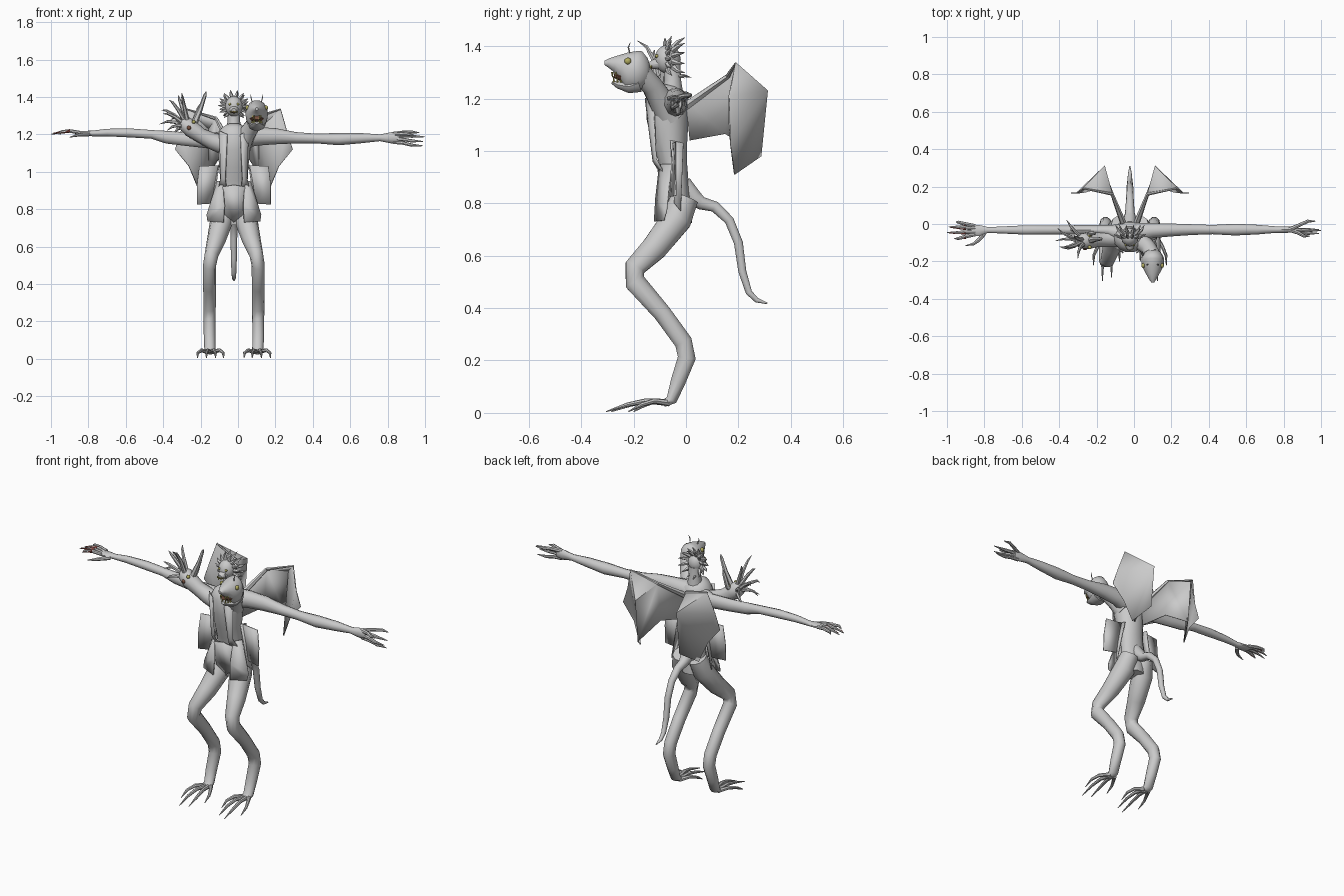
import bpy, bmesh, math, random
from mathutils import Vector
random.seed(4)
CX = -0.022  # body axis


def mat(name, *c):
    m = bpy.data.materials.new(name)
    m.diffuse_color = (*c, 1)
    return m


SKIN = mat("grey skin", 0.59, 0.59, 0.59)
RED = mat("dark red", 0.22, 0.05, 0.04)
YELLOW = mat("dull yellow", 0.45, 0.42, 0.12)
DARK = mat("mouth brown", 0.18, 0.08, 0.05)


def finish(name, bm, *mats):
    bmesh.ops.recalc_face_normals(bm, faces=bm.faces)
    me = bpy.data.meshes.new(name)
    bm.to_mesh(me)
    bm.free()
    for m in mats:
        me.materials.append(m)
    o = bpy.data.objects.new(name, me)
    bpy.context.collection.objects.link(o)
    return o


def tube(name, rings, m=SKIN, sides=10, tip=None):
    """Loft rings (x, y, z, r) or (x, y, z, ra, rb) along a path."""
    P = [Vector(r[:3]) for r in rings]
    d = P[-1] - P[0]
    ref = Vector((1, 0, 0)) if abs(d.x) < 0.7 * d.length else Vector((0, 0, 1))
    bm = bmesh.new()
    loops = []
    for i, r in enumerate(rings):
        t = (P[min(i + 1, len(P) - 1)] - P[max(i - 1, 0)]).normalized()
        a = (ref - t * ref.dot(t)).normalized()
        b = t.cross(a)
        ang = [math.tau * k / sides for k in range(sides)]
        loops.append([bm.verts.new(P[i] + a * r[3] * math.cos(k) + b * r[-1] * math.sin(k)) for k in ang])
    for i in range(len(loops) - 1):
        for k in range(sides):
            j = (k + 1) % sides
            f = bm.faces.new((loops[i][k], loops[i][j], loops[i + 1][j], loops[i + 1][k]))
            if tip and i >= len(loops) - 2:
                f.material_index = 1
    bm.faces.new(loops[0])
    bm.faces.new(loops[-1])
    return finish(name, bm, m, *([tip] if tip else []))


def panel(name, pts, faces, thick=0.006):
    """Thin sheet with a little thickness."""
    bm = bmesh.new()
    vs = [bm.verts.new(p) for p in pts]
    for f in faces:
        bm.faces.new([vs[i] for i in f])
    o = finish(name, bm, SKIN)
    s = o.modifiers.new("thickness", 'SOLIDIFY')
    s.thickness, s.offset = thick, 0
    return o


def ball(name, c, r, m=SKIN, scale=(1, 1, 1)):
    bm = bmesh.new()
    bmesh.ops.create_uvsphere(bm, u_segments=12, v_segments=8, radius=r)
    for v in bm.verts:
        v.co = Vector(c) + Vector([v.co[i] * scale[i] for i in range(3)])
    return finish(name, bm, m)


# torso
tube("torso", [(CX, -.02, .72, .055, .045), (CX, -.03, .80, .085, .05), (CX, -.035, .88, .078, .046),
               (CX, -.05, .96, .074, .055), (CX, -.06, 1.03, .078, .067), (CX, -.07, 1.12, .088, .082),
               (CX, -.07, 1.19, .09, .083), (CX, -.065, 1.23, .07, .07), (CX, -.06, 1.25, .04, .04)], sides=14)

for s in (-1, 1):
    def X(v, s=s):
        return CX + s * v
    # legs with bent knee and raised ankle
    tube("leg", [(X(.05), -.005, .82, .05, .055), (X(.065), -.035, .74, .062, .06), (X(.095), -.12, .63, .05, .052),
                 (X(.12), -.195, .555, .037, .042), (X(.13), -.195, .50, .035, .042), (X(.13), -.09, .38, .034, .036),
                 (X(.13), -.01, .27, .033, .036), (X(.13), .003, .21, .032, .036), (X(.13), -.03, .12, .031, .03),
                 (X(.128), -.055, .05, .03, .022), (X(.125), -.085, .035, .027, .013)])
    # clawed toes
    for dx, ty in ((-.07, -.2), (-.027, -.285), (.022, -.305), (.07, -.22)):
        x0 = .125
        tube("toe", [(X(x0 + dx * .2), -.065, .038, .013), (X(x0 + dx * .7), -.07 + (ty + .07) * .35, .046, .010),
                     (X(x0 + dx * .97), -.07 + (ty + .07) * .65, .032, .008), (X(x0 + dx), ty, .005, .002)], sides=7)

    # folded wings: inner membrane and pointed outer membrane
    panel("wing", [(X(.035), .0, 1.19), (X(.095), .16, 1.285), (X(.135), .31, 1.23), (X(.135), .285, .98),
                   (X(.085), .15, 1.065), (X(.03), .015, 1.04), (X(.25), .19, 1.335), (X(.285), .165, 1.21),
                   (X(.315), .165, 1.12), (X(.24), .17, 1.03), (X(.19), .185, .91)],
          [(0, 1, 4, 5), (1, 2, 3, 4), (1, 6, 2), (2, 6, 7, 9), (7, 8, 9), (2, 9, 10, 3)])
    tube("wing_bone", [(X(.03), -.01, 1.165, .018), (X(.095), .16, 1.285, .01), (X(.25), .19, 1.335, .004)], sides=6)

    # open coat: lapels, hem and side panels
    panel("coat_lapel", [(X(.035), -.155, 1.2), (X(.078), -.125, 1.22), (X(.07), -.115, .97), (X(.045), -.125, .96),
                         (X(.04), -.10, .92), (X(.085), -.075, .9)],
          [(0, 1, 2, 3), (3, 2, 5, 4)])
    panel("coat_hem", [(X(.06), -.10, .95), (X(.088), -.055, .95), (X(.145), -.075, .77), (X(.14), -.085, .735),
                       (X(.055), -.12, .73), (X(.05), -.115, .82)],
          [(0, 1, 2, 5), (5, 2, 3, 4)])
    panel("coat_side", [(X(.08), -.06, 1.04), (X(.08), -.01, 1.03), (X(.13), -.02, .77), (X(.115), -.045, .80)],
          [(0, 1, 2, 3)])
    panel("hip_flap", [(X(.08), -.04, 1.035), (X(.185), -.05, 1.03), (X(.197), -.055, .93), (X(.197), -.06, .825),
                       (X(.12), -.04, .83)], [(0, 1, 2, 3, 4)])
# front cloth between the hems
panel("front_cloth", [(CX - .06, -.105, .92), (CX, -.105, .93), (CX + .06, -.105, .92), (CX + .06, -.085, .78),
                      (CX, -.075, .73), (CX - .06, -.085, .78)], [(0, 1, 4, 5), (1, 2, 3, 4)])

# tail
tube("tail", [(CX, -.01, .88, .03), (CX, .03, .82, .034), (CX, .06, .80, .026), (CX, .11, .787, .022), (CX, .165, .735, .019),
              (CX, .20, .65, .018), (CX, .215, .54, .016), (CX, .24, .46, .013), (CX, .27, .43, .01),
              (CX, .31, .418, .003)])

# arms
tube("right_arm", [(-.05, -.05, 1.17, .055), (-.14, -.035, 1.165, .042, .03), (-.28, -.032, 1.175, .036, .027),
                   (-.38, -.032, 1.185, .034, .026), (-.46, -.032, 1.2, .023, .025), (-.58, -.032, 1.208, .024, .026),
                   (-.70, -.032, 1.21, .02), (-.78, -.032, 1.205, .015, .016),
                   (-.83, -.035, 1.207, .012, .032), (-.87, -.035, 1.21, .009, .03)])
tube("left_arm", [(.0, -.05, 1.18, .06), (.10, -.035, 1.19, .05, .042), (.2, -.032, 1.19, .043, .036), (.31, -.03, 1.182, .03),
                  (.42, -.03, 1.178, .026), (.54, -.03, 1.175, .033), (.66, -.03, 1.18, .027), (.76, -.03, 1.182, .018),
                  (.82, -.03, 1.182, .03, .018), (.86, -.03, 1.182, .027, .014)])
# flat right hand with dark red claws
for y0, y1, tx in ((-.01, .01, -.95), (-.025, -.015, -.99), (-.042, -.045, -1.0), (-.056, -.078, -.96)):
    tube("right_finger", [(-.85, y0, 1.21, .010), (-.90, (y0 + y1) / 2, 1.218, .010), (-.94, y1, 1.215, .008),
                          (-.945, y1, 1.214, .007), (tx, y1, 1.2, .002)], sides=7)
    # red strip beneath each claw
    tube("claw_underside", [(-.90, (y0 + y1) / 2 - .005, 1.219, .009), (tx + .01, y1 - .004, 1.206, .002)], RED, 6)
tube("right_thumb", [(-.80, -.05, 1.2, .012), (-.83, -.085, 1.2, .011), (-.86, -.108, 1.195, .008),
                     (-.90, -.115, 1.185, .002)], sides=7)
# left hand with fingers spread up and down
for z0, z1, y1, tx in ((1.202, 1.212, .015, .97), (1.19, 1.19, -.035, 1.0), (1.175, 1.165, -.05, .99), (1.16, 1.142, -.03, .99),
                       (1.2, 1.2, -.065, .94)):
    tube("left_finger", [(.83, -.03, z0, .012), (.88, (y1 - .03) / 2, (z0 + z1) / 2 + .003, .010),
                         (.93 if tx > .95 else .91, y1, z1, .009), (tx, y1, z1 - .003, .002)], sides=7)

# middle head with a mane of spikes
tube("middle_neck", [(CX, -.055, 1.2, .05), (CX, -.05, 1.27, .033), (CX, -.055, 1.33, .035)])
ball("middle_head", (CX, -.07, 1.35), .05, SKIN, (.95, 1, 1.1))
tube("middle_muzzle", [(CX, -.09, 1.335, .032, .025), (CX, -.125, 1.33, .022, .018), (CX, -.138, 1.328, .012)], sides=8)
ball("middle_mouth", (CX, -.13, 1.32), .012, DARK, (1.1, 1, .5))
for s in (-1, 1):
    ball("middle_eye", (CX + s * .022, -.111, 1.362), .007, YELLOW)
    for k in range(3):
        x = CX + s * (.004 + .007 * k)
        tube("middle_tooth", [(x, -.14 + .004 * k, 1.326, .003), (x, -.142 + .004 * k, 1.312, .001)], YELLOW, 5)
for ring, (n, R, y0, y1) in enumerate(((14, .085, -.07, -.055), (12, .08, -.05, -.005))):
    for k in range(n):
        a = math.tau * (k + .5 * ring) / n
        c, d = math.cos(a), math.sin(a)
        tube("mane_spike", [(CX + .042 * c, y0, 1.352 + .045 * d, .011),
                            (CX + .065 * c, (y0 + y1) / 2 - .004, 1.352 + .066 * d, .008),
                            (CX + R * c, y1, 1.355 + R * d, .001)], sides=5)

# beaked head on the left shoulder
H = .10
tube("beaked_neck", [(.01, -.06, 1.13, .06), (.045, -.10, 1.2, .048), (.08, -.13, 1.25, .042), (H, -.17, 1.29, .045)])
tube("beaked_head", [(H, -.138, 1.30, .022, .03), (H, -.15, 1.30, .043, .055), (H, -.18, 1.303, .06, .08),
                     (H, -.21, 1.31, .061, .079), (H, -.24, 1.326, .05, .054), (H, -.27, 1.332, .034, .032),
                     (H, -.295, 1.336, .02, .018), (H, -.312, 1.336, .008)], sides=14)
tube("lower_jaw", [(H, -.18, 1.258, .05, .036), (H, -.22, 1.245, .044, .026), (H, -.26, 1.252, .029, .014),
                   (H, -.283, 1.262, .012, .006)])
tube("mouth_inside", [(H, -.2, 1.282, .05, .024), (H, -.25, 1.285, .037, .018), (H, -.275, 1.29, .02, .012)], DARK)
for s in (-1, 1):
    ball("beaked_eye", (H + s * .050, -.222, 1.343), .013, YELLOW, (.8, 1, 1))
    tube("small_horn", [(H + s * .025, -.215, 1.375, .003), (H + s * .03, -.22, 1.395, .003), (H + s * .033, -.213, 1.413, .001)], sides=5)
    for k in range(5):
        x, y = H + s * (.043 - .007 * k), -.225 - .014 * k
        tube("upper_tooth", [(x, y, 1.302, .006), (x, y, 1.28, .001)], YELLOW, 5)
        tube("lower_tooth", [(x - s * .004, y + .006, 1.262, .005), (x - s * .004, y + .004, 1.284, .001)], YELLOW, 5)

# tentacled head on the right shoulder
tube("tentacled_neck", [(-.06, -.07, 1.14, .055), (-.14, -.08, 1.165, .045), (-.20, -.085, 1.195, .04),
                        (-.25, -.09, 1.23, .046), (-.285, -.09, 1.26, .04), (-.30, -.09, 1.275, .02)])
for tx, ty, tz in ((-.41, -.02, 1.33), (-.37, -.12, 1.385), (-.32, -.06, 1.41), (-.42, -.09, 1.255), (-.38, -.13, 1.22),
                   (-.36, .02, 1.28), (-.40, -.12, 1.31), (-.30, -.185, 1.42), (-.35, -.03, 1.2)):
    b = Vector((-.265, -.09, 1.245))
    d = Vector((tx, ty, tz)) - b
    n = Vector((random.uniform(-.5, .5), random.uniform(-1, 1), 1)) * .016
    tube("tentacle", [(*(b + d * .2), .012), (*(b + d * .5 + n), .010), (*(b + d * .78 + n), .007), (*(b + d), .001)], sides=6)
for x, z, y in ((-.17, 1.43, -.08), (-.205, 1.36, -.05)):
    tube("straight_horn", [(-.245, -.09, 1.23, .02), (x - .03, y, z - .09, .013), (x - .006, y, z - .02, .009), (x, y, z, .002)], sides=6)
for y in (-.125, -.06):
    ball("tentacled_eye", (-.237, y, 1.267), .010, YELLOW)
ball("tentacled_mouth", (-.262, -.128, 1.235), .012, DARK)

# smooth organic shading
bpy.ops.object.select_all(action='DESELECT')
for o in bpy.context.scene.objects:
    o.select_set(True)
    bpy.context.view_layer.objects.active = o
bpy.ops.object.shade_smooth_by_angle(angle=math.radians(45))
